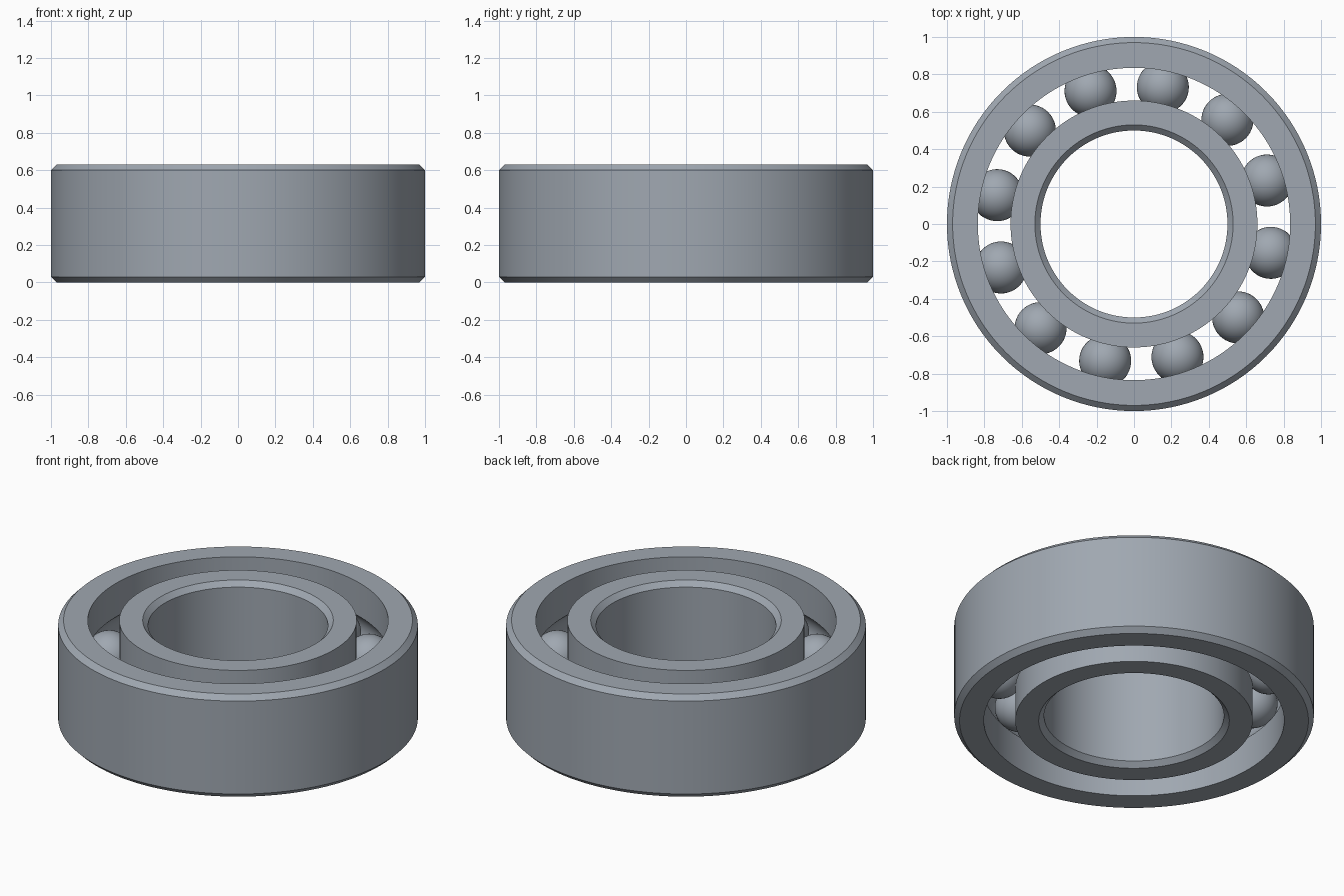
import bpy, bmesh, math
from mathutils import Matrix, Vector

cube = bpy.data.objects.get("Cube")
if cube:
    bpy.data.objects.remove(cube, do_unlink=True)

HEIGHT = 0.63
MID = HEIGHT / 2
CHAMFER = 0.03
PITCH = 0.748      # radius of the circle of balls
BALL = 0.139
BALL_COUNT = 12
FIRST_ANGLE = math.radians(18.1)
SEGMENTS = 128

steel = bpy.data.materials.new("steel grey")
steel.use_nodes = True
colour = (0.35, 0.39, 0.44, 1)
steel.diffuse_color = colour
steel.node_tree.nodes["Principled BSDF"].inputs["Base Color"].default_value = colour


def finish(name, bm):
    """Turn a bmesh into a smooth steel object with sharp edges kept."""
    bmesh.ops.recalc_face_normals(bm, faces=bm.faces)
    mesh = bpy.data.meshes.new(name)
    bm.to_mesh(mesh)
    bm.free()
    mesh.materials.append(steel)
    obj = bpy.data.objects.new(name, mesh)
    bpy.context.collection.objects.link(obj)
    bpy.ops.object.select_all(action="DESELECT")
    obj.select_set(True)
    bpy.context.view_layer.objects.active = obj
    bpy.ops.object.shade_smooth_by_angle(angle=math.radians(30))
    return obj


def ring(name, rim, race):
    """Lathe a ring: chamfered on the rim radius, ball groove on the race radius."""
    side = 1 if race > rim else -1          # direction from rim to race
    profile = [(race, 0), (rim + side * CHAMFER, 0), (rim, CHAMFER),
               (rim, HEIGHT - CHAMFER), (rim + side * CHAMFER, HEIGHT), (race, HEIGHT)]
    # circular groove that hugs the balls
    half = math.acos(abs(race - PITCH) / BALL)
    steps = 16
    for i in range(steps + 1):
        a = half - 2 * half * i / steps
        profile.append((PITCH - side * BALL * math.cos(a), MID + BALL * math.sin(a)))

    bm = bmesh.new()
    verts = [bm.verts.new((r, 0, z)) for r, z in profile]
    edges = [bm.edges.new((v, verts[i - 1])) for i, v in enumerate(verts)]
    bmesh.ops.spin(bm, geom=verts + edges, cent=(0, 0, 0), axis=(0, 0, 1),
                   angle=math.tau, steps=SEGMENTS, use_merge=True)
    bmesh.ops.remove_doubles(bm, verts=bm.verts, dist=0.0001)
    return finish(name, bm)


# Rings
ring("outer_ring", 1.0, 0.835)
ring("inner_ring", 0.5, 0.66)

# Balls
for i in range(BALL_COUNT):
    angle = FIRST_ANGLE + math.tau * i / BALL_COUNT
    centre = Vector((PITCH * math.cos(angle), PITCH * math.sin(angle), MID))
    bm = bmesh.new()
    bmesh.ops.create_uvsphere(bm, u_segments=48, v_segments=24, radius=BALL,
                              matrix=Matrix.Translation(centre))
    finish(f"ball_{i + 1}", bm)
